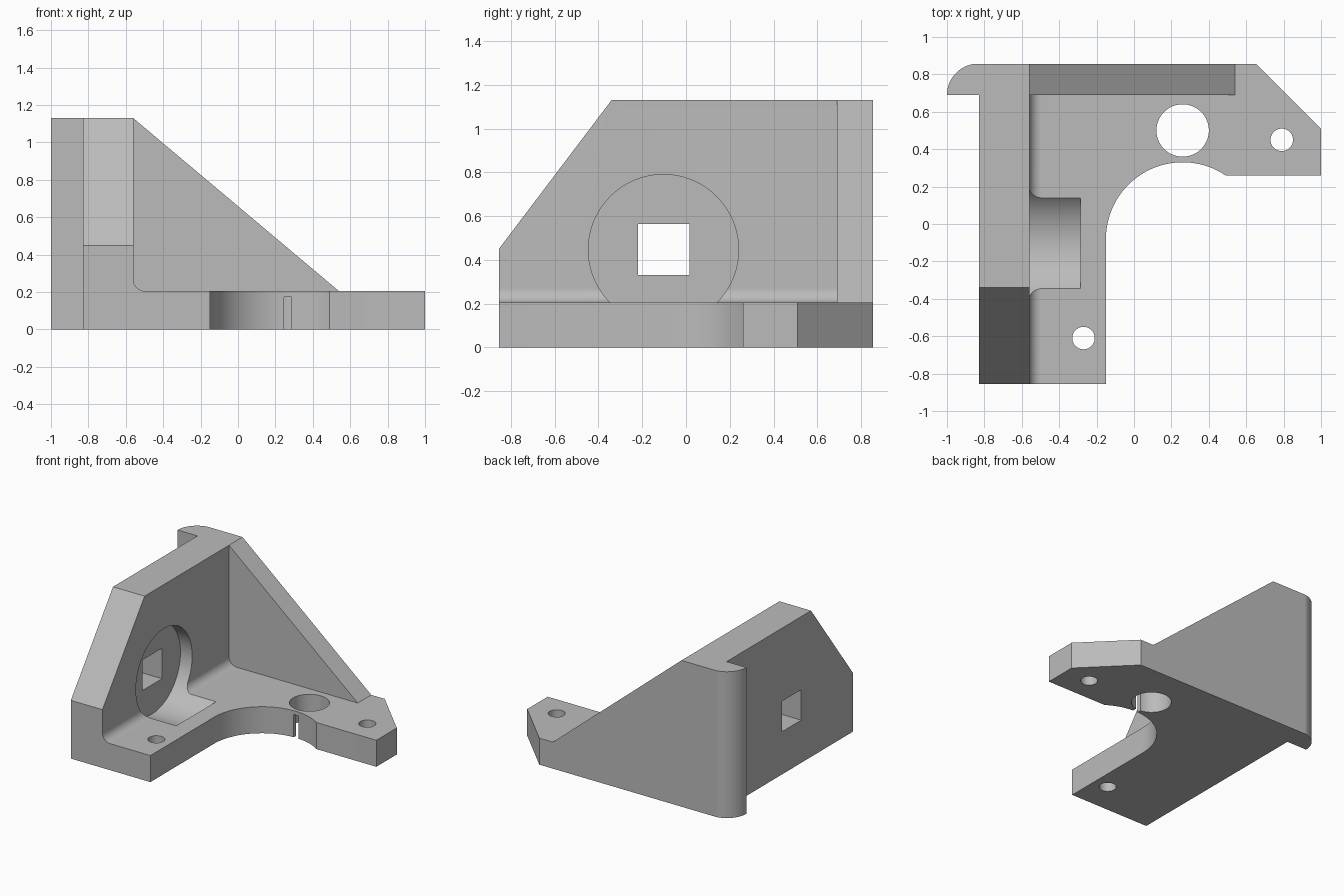
import bpy
import bmesh
from math import cos, sin, radians
from mathutils import Vector

cube = bpy.data.objects.get("Cube")
if cube:
    bpy.data.objects.remove(cube, do_unlink=True)

grey = bpy.data.materials.new("plain_grey")
grey.use_nodes = True
COLOUR = (0.5, 0.5, 0.5, 1)
grey.diffuse_color = COLOUR
grey.node_tree.nodes["Principled BSDF"].inputs["Base Color"].default_value = COLOUR


def arc(cx, cy, r, start, end, steps=24):
    """Points on an arc, angles in degrees."""
    angles = [radians(start + (end - start) * i / steps) for i in range(steps + 1)]
    return [(cx + r * cos(a), cy + r * sin(a)) for a in angles]


def circle(cx, cy, r):
    return arc(cx, cy, r, 0, 360, 96)[:-1]


def rect(a0, b0, a1, b1):
    return [(a0, b0), (a1, b0), (a1, b1), (a0, b1)]


def prism(name, axis, profile, lo, hi):
    """Extrude a 2D profile along an axis; profile uses the other two axes in order."""
    def place(p, t):
        co = list(p)
        co.insert("xyz".index(axis), t)
        return co
    bm = bmesh.new()
    face = bm.faces.new([bm.verts.new(place(p, lo)) for p in profile])
    new = bmesh.ops.extrude_face_region(bm, geom=[face])["geom"]
    shift = Vector(place((0, 0), hi - lo))
    bmesh.ops.translate(bm, vec=shift, verts=[v for v in new if isinstance(v, bmesh.types.BMVert)])
    bmesh.ops.recalc_face_normals(bm, faces=bm.faces)
    mesh = bpy.data.meshes.new(name)
    bm.to_mesh(mesh)
    bm.free()
    mesh.materials.append(grey)
    obj = bpy.data.objects.new(name, mesh)
    bpy.context.collection.objects.link(obj)
    return obj


def combine(target, part, operation):
    """Apply a boolean and discard the operand."""
    mod = target.modifiers.new(part.name, "BOOLEAN")
    mod.operation, mod.solver, mod.object = operation, "EXACT", part
    bpy.context.view_layer.objects.active = target
    bpy.ops.object.modifier_apply(modifier=mod.name)
    bpy.data.objects.remove(part, do_unlink=True)


BACK, RIB, FRONT = 0.855, 0.69, -0.855
TOP, PLATE = 1.13, 0.205
OUT, IN = -0.83, -0.56

# Base plate with a round bite and a clipped corner
outline = [(OUT, FRONT), (-0.15, FRONT)]
outline += arc(0.26, -0.08, 0.41, 180, 56, 48)
outline += [(0.49, 0.26), (1, 0.26), (1, 0.51), (0.655, BACK), (OUT, BACK)]
bracket = prism("bracket", "z", outline, 0, PLATE)

# Upright wall, rear rib, rounded corner lip and inner fillet
wall = [(FRONT, 0), (BACK, 0), (BACK, TOP), (-0.34, TOP), (FRONT, 0.45)]
rib = [(-0.7, 0.1), (0.54, 0.1), (0.54, PLATE), (IN, TOP), (-0.7, TOP)]
lip = [(-0.75, RIB), (-0.75, BACK)] + arc(OUT, RIB, 0.168, 90, 180)
lip = [(max(-1, OUT + (x - OUT) * 0.17 / 0.168), min(y, BACK)) for x, y in lip]
fillet = arc(IN + 0.065, PLATE + 0.065, 0.065, 180, 270)
fillet += [(IN + 0.065, 0.1), (-0.62, 0.1), (-0.62, PLATE + 0.065)]
for part in (
    prism("upright_wall", "x", wall, OUT, IN),
    prism("rear_rib", "y", rib, RIB, BACK),
    prism("corner_lip", "z", lip, 0, TOP),
    prism("inner_fillet", "y", fillet, FRONT, 0.75),
):
    combine(bracket, part, "UNION")

# Round pocket, square window, plate holes and the slit
for cutter in (
    prism("round_pocket", "x", circle(-0.103, 0.447, 0.343), IN - 0.1, -0.285),
    prism("square_window", "x", rect(-0.22, 0.33, 0.015, 0.565), -1.1, -0.5),
    prism("large_hole", "z", circle(0.26, 0.5, 0.14), -0.1, 0.4),
    prism("side_hole", "z", circle(0.79, 0.45, 0.06), -0.1, 0.4),
    prism("front_hole", "z", circle(-0.27, -0.61, 0.06), -0.1, 0.4),
    prism("slit", "z", rect(0.245, 0.25, 0.285, 0.45), -0.1, 0.175),
):
    combine(bracket, cutter, "DIFFERENCE")

# Smooth the curved surfaces and keep the edges sharp
bpy.ops.object.select_all(action="DESELECT")
bracket.select_set(True)
bpy.context.view_layer.objects.active = bracket
bpy.ops.object.shade_smooth_by_angle(angle=radians(25))
